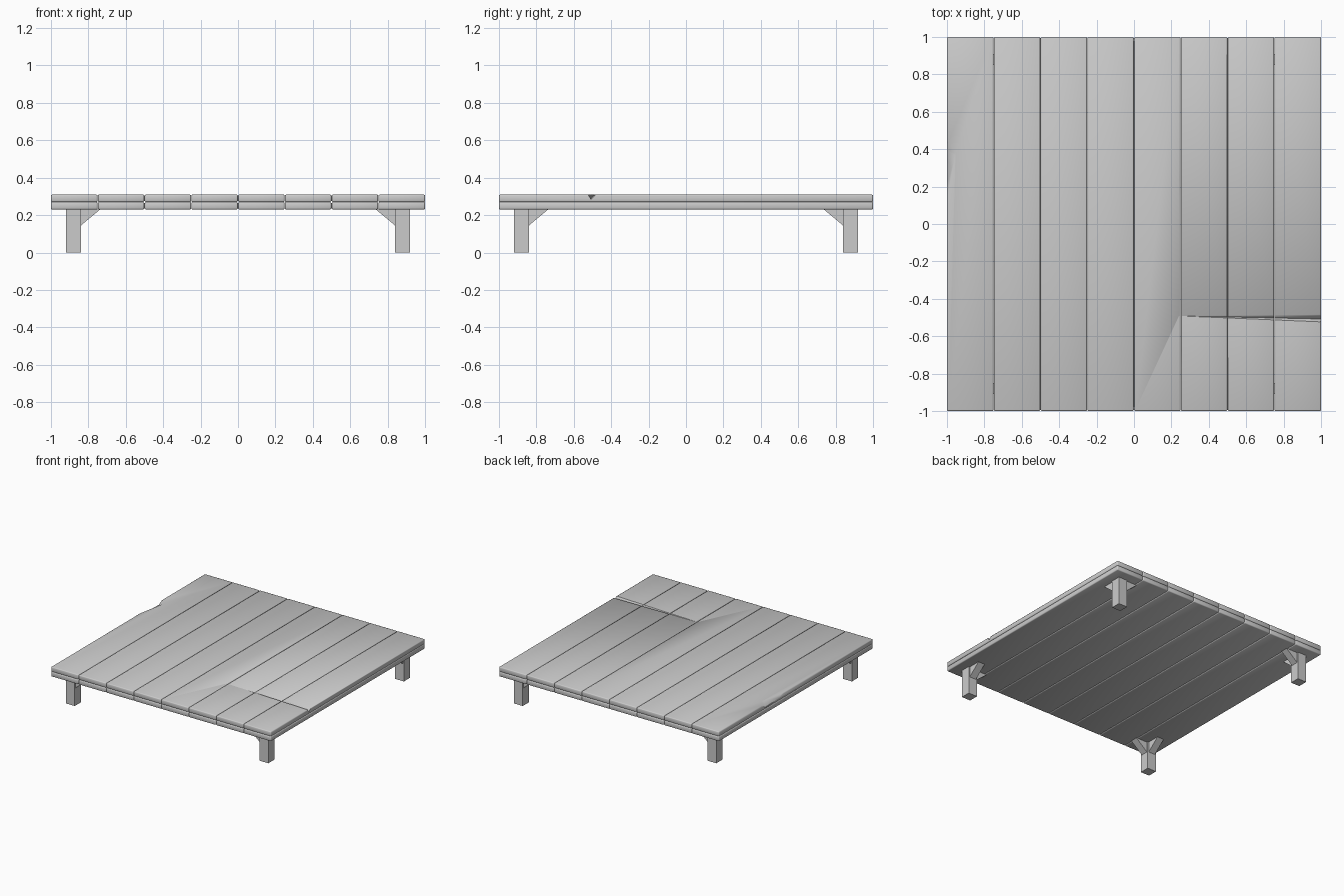
import bpy, bmesh

if "Cube" in bpy.data.objects:
    bpy.data.objects.remove(bpy.data.objects["Cube"])

def make(name, bm):
    bmesh.ops.recalc_face_normals(bm, faces=bm.faces)
    me = bpy.data.meshes.new(name)
    bm.to_mesh(me)
    bm.free()
    ob = bpy.data.objects.new(name, me)
    bpy.context.collection.objects.link(ob)
    return ob

def box(name, x0, x1, y0, y1, z0, z1, bevel=0):
    bm = bmesh.new()
    bmesh.ops.create_cube(bm, size=1)
    for v in bm.verts:
        v.co = ((x0 + x1) / 2 + v.co.x * (x1 - x0),
                (y0 + y1) / 2 + v.co.y * (y1 - y0),
                (z0 + z1) / 2 + v.co.z * (z1 - z0))
    if bevel:
        bmesh.ops.bevel(bm, geom=bm.edges[:], offset=bevel, segments=2,
                        profile=0.5, affect='EDGES')
    return make(name, bm)

def hull(name, points):
    bm = bmesh.new()
    for p in points:
        bm.verts.new(p)
    bmesh.ops.convex_hull(bm, input=bm.verts[:])
    return make(name, bm)

def carve(ob, cutter):
    mod = ob.modifiers.new("carve", 'BOOLEAN')
    mod.operation = 'DIFFERENCE'
    mod.solver = 'EXACT'
    mod.object = cutter
    bpy.context.view_layer.objects.active = ob
    bpy.ops.object.modifier_apply(modifier=mod.name)

# Two layers of eight planks
planks = []
for layer, z in (("lower", 0.23), ("upper", 0.27)):
    for i in range(8):
        x = -1 + i * 0.25
        gap0 = 0 if i == 0 else 0.001
        gap1 = 0 if i == 7 else 0.001
        planks.append(box(f"{layer}_plank_{i + 1}", x + gap0, x + 0.25 - gap1,
                          -1, 1, z, z + 0.04, 0.007))

# Wear: tapering crack from the right edge, chip in the left edge
crack = hull("crack_cutter", [(0.18, -0.49, 0.312), (1.01, -0.482, 0.312),
                              (1.01, -0.525, 0.312), (1.01, -0.508, 0.284)])
chip = hull("chip_cutter", [(-1.01, 0.47, 0.312), (-0.95, 0.38, 0.312),
                            (-1.01, 0.07, 0.312), (-1.01, 0.40, 0.278),
                            (-1.01, 0.18, 0.288)])
for p in planks[12:]:
    carve(p, crack)
carve(planks[8], chip)
for cutter in (crack, chip):
    bpy.data.objects.remove(cutter, do_unlink=True)

# Soft shading on the planks
bpy.ops.object.select_all(action='DESELECT')
for p in planks:
    p.select_set(True)
bpy.context.view_layer.objects.active = planks[0]
bpy.ops.object.shade_smooth_by_angle(angle=0.9)
bpy.ops.object.select_all(action='DESELECT')

# Corner legs, each with two triangular braces
for sx, side in ((-1, "left"), (1, "right")):
    for sy, end in ((-1, "front"), (1, "back")):
        tag = f"{end}_{side}"
        box(f"{tag}_leg", *sorted((sx * 0.84, sx * 0.92)),
            *sorted((sy * 0.84, sy * 0.92)), 0, 0.235)
        tri = ((0.845, 0.14), (0.845, 0.232), (0.735, 0.232))
        hull(f"{tag}_brace_across", [(sx * a, sy * t, z) for a, z in tri for t in (0.85, 0.91)])
        hull(f"{tag}_brace_along", [(sx * t, sy * a, z) for a, z in tri for t in (0.85, 0.91)])
